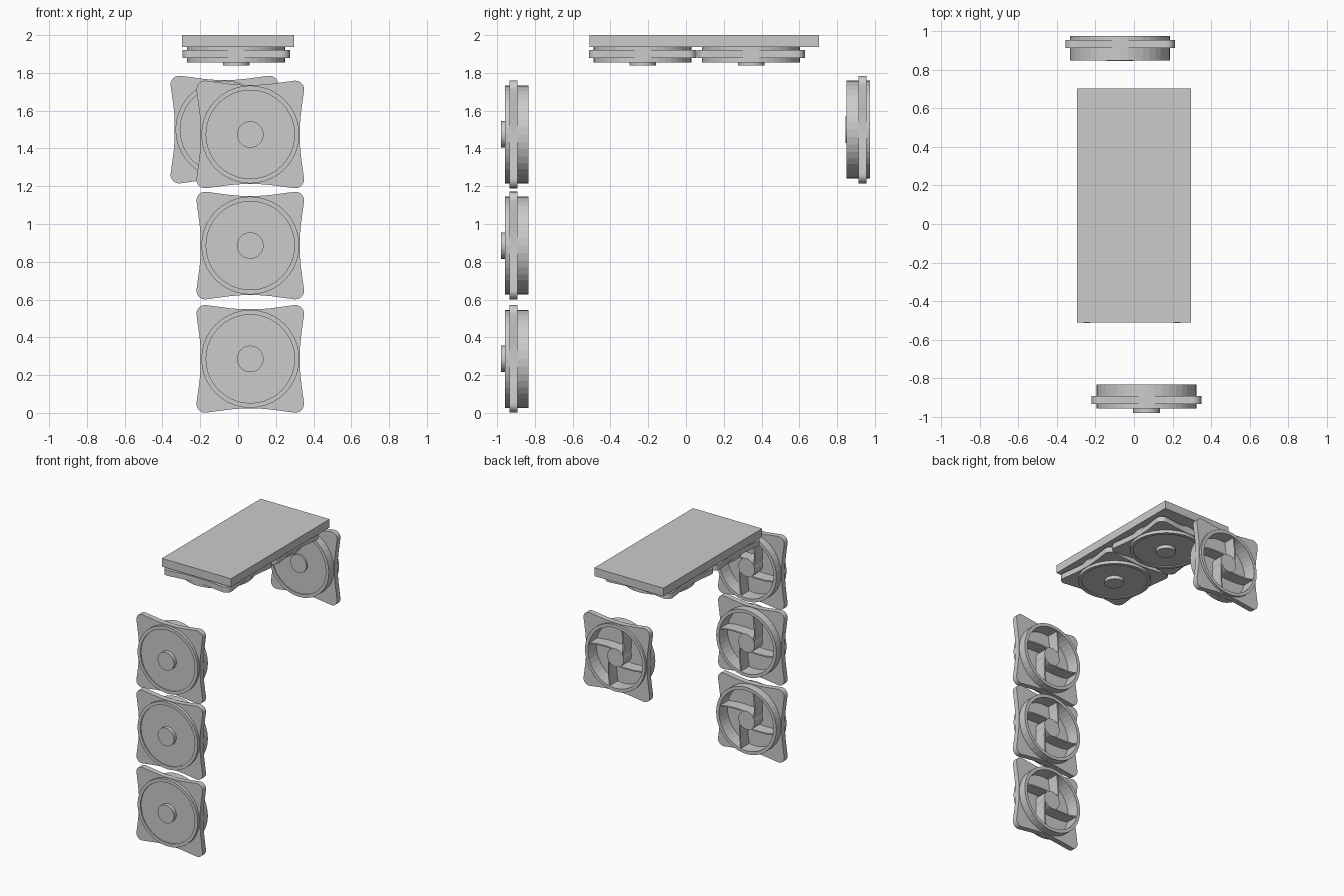
import bpy, bmesh
from math import sin, cos, pi, radians
from mathutils import Matrix, Vector

if "Cube" in bpy.data.objects:
    bpy.data.objects.remove(bpy.data.objects["Cube"])

SEG = 40
R_OUT, R_IN, R_HUB = 0.259, 0.234, 0.07


def add_mesh(name, bm, mat):
    bmesh.ops.recalc_face_normals(bm, faces=bm.faces)
    me = bpy.data.meshes.new(name)
    bm.to_mesh(me)
    bm.free()
    ob = bpy.data.objects.new(name, me)
    bpy.context.collection.objects.link(ob)
    ob.matrix_world = mat
    return ob


def cylinder(name, r, z0, z1, mat):
    bm = bmesh.new()
    bmesh.ops.create_cone(bm, cap_ends=True, segments=SEG, radius1=r, radius2=r,
                          depth=z1 - z0, matrix=Matrix.Translation((0, 0, (z0 + z1) / 2)))
    return add_mesh(name, bm, mat)


def tube(name, r_in, r_out, z0, z1, mat):
    bm = bmesh.new()
    rings = []
    for i in range(SEG):
        a = 2 * pi * i / SEG
        rings.append([bm.verts.new((r * cos(a), r * sin(a), z)) for r, z in
                      ((r_out, z0), (r_out, z1), (r_in, z1), (r_in, z0))])
    for i in range(SEG):
        a, b = rings[i], rings[(i + 1) % SEG]
        for k in range(4):
            bm.faces.new((a[k], b[k], b[(k + 1) % 4], a[(k + 1) % 4]))
    return add_mesh(name, bm, mat)


def plate(name, half, mat):
    # square with rounded corners and waisted edges, round hole inside
    outline = []
    for q in range(4):
        rot = Matrix.Rotation(q * pi / 2, 2)
        pts = [(0.263, -0.05), (0.263, 0.05), (0.268, 0.11)]
        pts += [(0.239 + 0.046 * cos(radians(t)), 0.239 + 0.046 * sin(radians(t)))
                for t in range(-6, 97, 17)]
        pts += [(0.11, 0.268)]
        outline += [rot @ Vector(p) for p in pts]
    hole = [(0.246 * cos(2 * pi * i / SEG), 0.246 * sin(2 * pi * i / SEG)) for i in range(SEG)]
    cu = bpy.data.curves.new(name, 'CURVE')
    cu.dimensions, cu.fill_mode, cu.extrude = '2D', 'BOTH', half
    for loop in (outline, hole):
        sp = cu.splines.new('POLY')
        sp.points.add(len(loop) - 1)
        for p, c in zip(sp.points, loop):
            p.co = (c[0], c[1], 0, 1)
        sp.use_cyclic_u = True
    ob = bpy.data.objects.new(name, cu)
    bpy.context.collection.objects.link(ob)
    ob.matrix_world = mat
    bpy.ops.object.select_all(action='DESELECT')
    ob.select_set(True)
    bpy.context.view_layer.objects.active = ob
    bpy.ops.object.convert(target='MESH')


def struts(name, z0, z1, mat):
    # four gently curved vanes leaving the hub at a tangent
    path = [(-0.058, 0.0), (-0.064, -0.08), (-0.062, -0.16), (-0.05, -0.238)]
    w = 0.005
    bm = bmesh.new()
    for q in range(4):
        rot = Matrix.Rotation(q * pi / 2, 3, 'Z')
        rows = [[bm.verts.new(rot @ Vector((x + dx, y, z))) for dx, z in
                 ((-w, z0), (w, z0), (w, z1), (-w, z1))] for x, y in path]
        for a, b in zip(rows, rows[1:]):
            for k in range(4):
                bm.faces.new((a[k], a[(k + 1) % 4], b[(k + 1) % 4], b[k]))
        bm.faces.new(rows[0])
        bm.faces.new(rows[-1][::-1])
    add_mesh(name, bm, mat)


def fan(name, loc, upright, z_front, z_back, z_hub):
    # local +z is the strut side, local -z the closed rotor side
    mat = Matrix.Translation(loc)
    if upright:
        mat = mat @ Matrix(((-1, 0, 0, 0), (0, 0, 1, 0), (0, 1, 0, 0), (0, 0, 0, 1)))
    plate(name + "_mounting_plate", 0.021, mat)
    tube(name + "_ring", R_IN, R_OUT, z_front, z_back, mat)
    cylinder(name + "_rotor_disc", R_IN + 0.004, z_front + 0.008, z_front + 0.022, mat)
    cylinder(name + "_hub", R_HUB, z_hub, z_back - 0.004, mat)
    struts(name + "_struts", z_front + 0.02, z_back - 0.01, mat)


# front intake column
for i, z in enumerate((0.286, 0.886, 1.474)):
    fan(f"front_fan_{i + 1}", (0.065, -0.914, z), True, -0.044, 0.081, -0.066)

# rear exhaust fan, housing reversed
fan("rear_fan", (-0.072, 0.935, 1.5), True, -0.085, 0.04, -0.09)

# two fans under the radiator
for i, y in enumerate((-0.23, 0.345)):
    fan(f"top_fan_{i + 1}", (-0.01, y, 1.9), False, -0.044, 0.081, -0.062)

# radiator slab
bm = bmesh.new()
bmesh.ops.create_cube(bm, size=1, matrix=Matrix.Diagonal((0.594, 1.214, 0.064, 1)))
add_mesh("radiator", bm, Matrix.Translation((0, 0.096, 1.968)))
